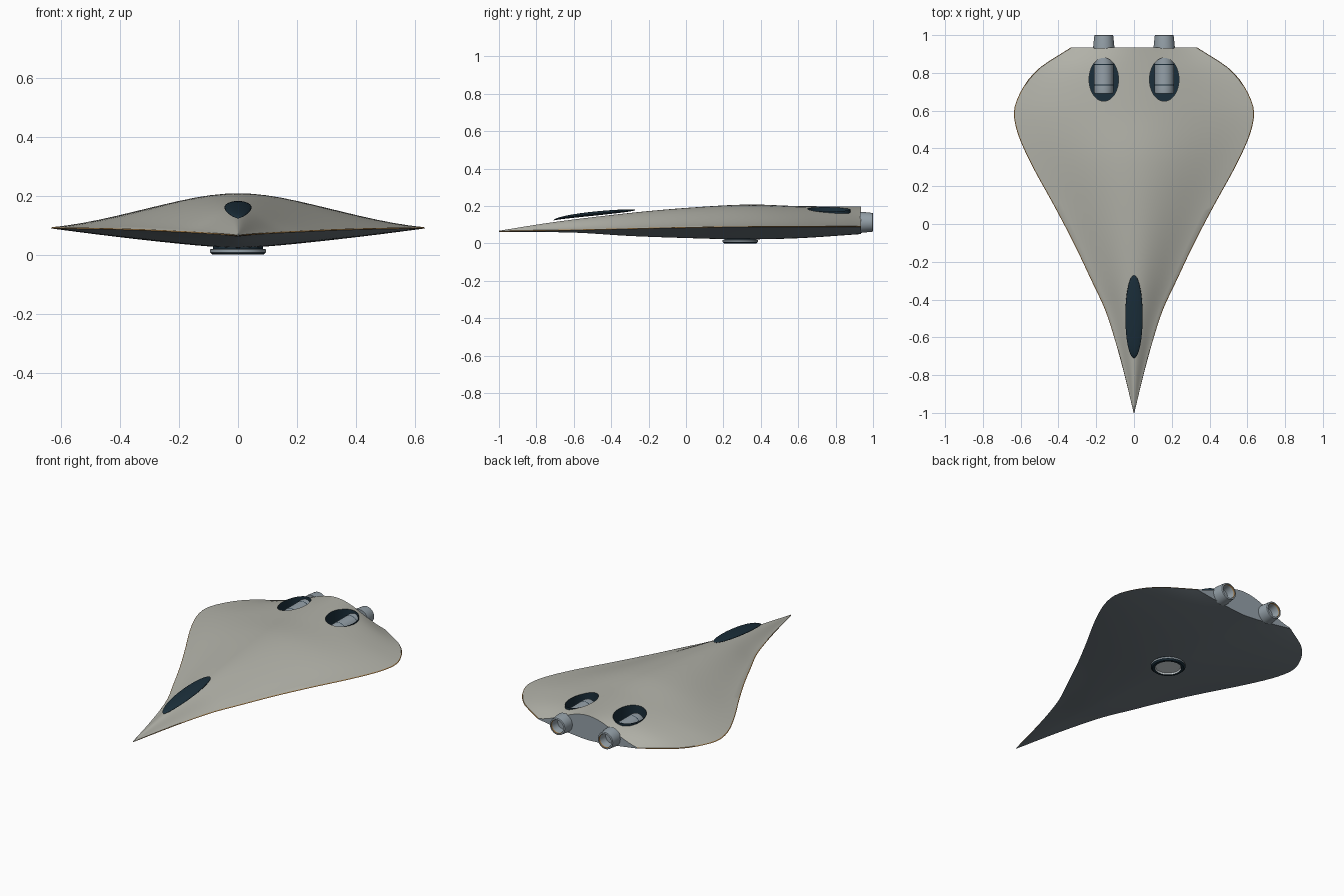
import bpy, bmesh, math
from mathutils import Matrix, Vector

if "Cube" in bpy.data.objects:
    bpy.data.objects.remove(bpy.data.objects["Cube"], do_unlink=True)


def material(name, rgb):
    m = bpy.data.materials.new(name)
    m.use_nodes = True
    m.diffuse_color = (*rgb, 1)
    bsdf = m.node_tree.nodes["Principled BSDF"]
    bsdf.inputs["Base Color"].default_value = (*rgb, 1)
    bsdf.inputs["Roughness"].default_value = 0.6
    return m


BEIGE = material("hull beige", (0.45, 0.45, 0.40))
BELLY = material("belly slate", (0.17, 0.205, 0.23))
TRIM = material("edge brown", (0.35, 0.19, 0.06))
NAVY = material("deep navy", (0.011, 0.028, 0.043))
METAL = material("engine metal", (0.30, 0.355, 0.395))
LAMP = material("lamp pale grey", (0.85, 0.92, 0.95))


def finish(name, bm, mats, smooth=True):
    bmesh.ops.recalc_face_normals(bm, faces=bm.faces[:])
    me = bpy.data.meshes.new(name)
    bm.to_mesh(me)
    bm.free()
    ob = bpy.data.objects.new(name, me)
    bpy.context.collection.objects.link(ob)
    for m in mats:
        me.materials.append(m)
    if smooth:
        shade(ob)
    return ob


def shade(ob):
    bpy.ops.object.select_all(action="DESELECT")
    ob.select_set(True)
    bpy.context.view_layer.objects.active = ob
    bpy.ops.object.shade_smooth_by_angle(angle=math.radians(30))


def curve(points, y):
    """Smooth interpolation through (y, value) points."""
    n = len(points)
    i = max(k for k in range(n - 1) if points[k][0] <= y + 1e-6)

    def slope(k):
        a, b = points[max(k - 1, 0)], points[min(k + 1, n - 1)]
        return (b[1] - a[1]) / (b[0] - a[0])
    (y0, v0), (y1, v1) = points[i], points[i + 1]
    h = y1 - y0
    t = (y - y0) / h
    return (v0 * (1 + 2 * t) * (1 - t) ** 2 + v1 * t * t * (3 - 2 * t)
            + h * t * (1 - t) * ((1 - t) * slope(i) - t * slope(i + 1)))


# Hull: half width, crown, keel and edge height along the length
WIDTH = [(-1, .002), (-.8, .05), (-.6, .105), (-.45, .155), (-.3, .225), (-.1, .32),
         (.1, .425), (.3, .535), (.45, .605), (.55, .633), (.62, .632), (.7, .6),
         (.77, .555), (.835, .49), (.89, .405), (.935, .333)]
CROWN = [(-1, .068), (-.7, .115), (-.3, .163), (0, .19), (.33, .208), (.6, .2), (.935, .198)]
KEEL = [(-1, .062), (-.6, .058), (-.3, .04), (0, .029), (.3, .022), (.6, .028), (.935, .05)]
EDGE = [(-1, .065), (-.5, .075), (0, .086), (.5, .091), (.935, .09)]
HALF, STATIONS, TAIL = 12, 56, .935


def section(y):
    w, top, low, e = (curve(p, y) for p in (WIDTH, CROWN, KEEL, EDGE))
    g = min(.002, (top - low) / 8)
    # The upper skin stops short of the edge, so the trim shows from above
    wu = w - min(.005, w * .03)
    us = [k / HALF for k in range(-HALF, HALF + 1)]
    upper, lower = [], []
    for u in us:
        bell = .35 * (1 + math.cos(math.pi * u)) + .3 * (1 - u * u)
        upper.append(Vector((u * wu, y, e + g + (top - e - g) * bell)))
        lower.append(Vector((u * w, y, e - g - (e - g - low) * (1 - abs(u) ** 1.4))))
    return upper + lower[::-1]


bm = bmesh.new()
rings = []
for s in range(STATIONS + 1):
    y = -1 + (TAIL + 1) * s / STATIONS
    rings.append([bm.verts.new(p) for p in section(y)])
count = len(rings[0])
for a, b in zip(rings, rings[1:]):
    for k in range(count):
        j = (k + 1) % count
        f = bm.faces.new((a[k], a[j], b[j], b[k]))
        if k in (2 * HALF, count - 1):
            f.material_index = 2
        elif k > 2 * HALF:
            f.material_index = 1
bm.faces.new(rings[0])
bm.faces.new(rings[-1]).material_index = 3
hull = finish("hull", bm, [BEIGE, BELLY, TRIM, METAL, NAVY], smooth=False)

# Oval engine bays cut into the upper skin
BAY_X, BAY_Y = .16, .765
for side in (-1, 1):
    bm = bmesh.new()
    bmesh.ops.create_cone(bm, cap_ends=True, segments=40, radius1=1, radius2=1, depth=1)
    bmesh.ops.transform(bm, verts=bm.verts, matrix=Matrix.Translation(
        (side * BAY_X, BAY_Y, .17)) @ Matrix.Diagonal((.078, .115, .2, 1)))
    cutter = finish("bay_cutter", bm, [NAVY], smooth=False)
    cutter.hide_render = True
    mod = hull.modifiers.new("bay", "BOOLEAN")
    mod.operation, mod.solver, mod.object = "DIFFERENCE", "EXACT", cutter
    mod.material_mode = "TRANSFER"
    bpy.context.view_layer.objects.active = hull
    bpy.ops.object.modifier_apply(modifier=mod.name)
    bpy.data.objects.remove(cutter, do_unlink=True)
shade(hull)


def lathe(name, profile, mats, matrix, rule, segments=32):
    """Turn (radius, height) points about z, then place with the matrix."""
    bm = bmesh.new()
    loops = []
    for r, h in profile:
        loops.append([bm.verts.new((r * math.cos(t), r * math.sin(t), h))
                      for t in (2 * math.pi * k / segments for k in range(segments))])
    for i, (a, b) in enumerate(zip(loops, loops[1:])):
        for k in range(segments):
            j = (k + 1) % segments
            f = bm.faces.new((a[k], a[j], b[j], b[k]))
            f.material_index = rule(i)
    for i, loop in ((0, loops[0]), (len(profile) - 2, loops[-1])):
        bm.faces.new(loop).material_index = rule(i)
    bmesh.ops.transform(bm, verts=bm.verts, matrix=matrix)
    return finish(name, bm, mats)


# Engines, nozzles and bay lips, mirrored left and right
ALONG_Y = Matrix.Rotation(-math.pi / 2, 4, "X")
for side, word in ((1, "left"), (-1, "right")):
    place = Matrix.Translation((side * BAY_X, 0, .113)) @ ALONG_Y
    # Dark seams ring the engine between its casings
    lathe(word + "_engine", [(.036, .72), (.04, .69), (.049, .69), (.051, .70), (.051, .733),
                             (.051, .738), (.051, .843), (.051, .848), (.051, .885)],
          [METAL, NAVY], place, lambda i: int(i in (0, 4, 6)))
    lathe(word + "_nozzle", [(.056, .93), (.056, .94), (.05, .998), (.047, 1), (.041, 1),
                             (.039, .992), (.035, .945)],
          [METAL, TRIM], place, lambda i: int(i == 4))
    lip = Matrix.Translation((side * BAY_X, BAY_Y, 0)) @ Matrix.Diagonal((.078, .115, 1, 1))
    bm = bmesh.new()
    bmesh.ops.create_cone(bm, cap_ends=False, segments=40, radius1=1, radius2=1, depth=1)
    for v in bm.verts:
        v.co = lip @ Vector((v.co.x, v.co.y, .181 if v.co.z > 0 else .15))
        # The lip leans with the skin, low on the outer side
        v.co.z -= .12 * (abs(v.co.x) - BAY_X)
    finish(word + "_bay_lip", bm, [NAVY])

# Canopy: a slim lens, steep at the front and level at the back
bm = bmesh.new()
bmesh.ops.create_uvsphere(bm, u_segments=32, v_segments=16, radius=1)
for v in bm.verts:
    t = (v.co.y + 1) / 2
    rise = .122 + .057 * max(t, 0) ** .6
    v.co = (v.co.x * .046, -.49 + v.co.y * .22, rise + v.co.z * .011)
finish("canopy", bm, [NAVY])

# Belly ring: metal flange, dark underside and a pale recessed lamp
lathe("belly_ring", [(.085, .045), (.085, .02), (.095, .018), (.095, .008), (.086, 0),
                     (.072, 0), (.068, .008)],
      [NAVY, METAL, LAMP], Matrix.Translation((0, .29, 0)),
      lambda i: (0, 1, 1, 0, 0, 2)[i], 40)
